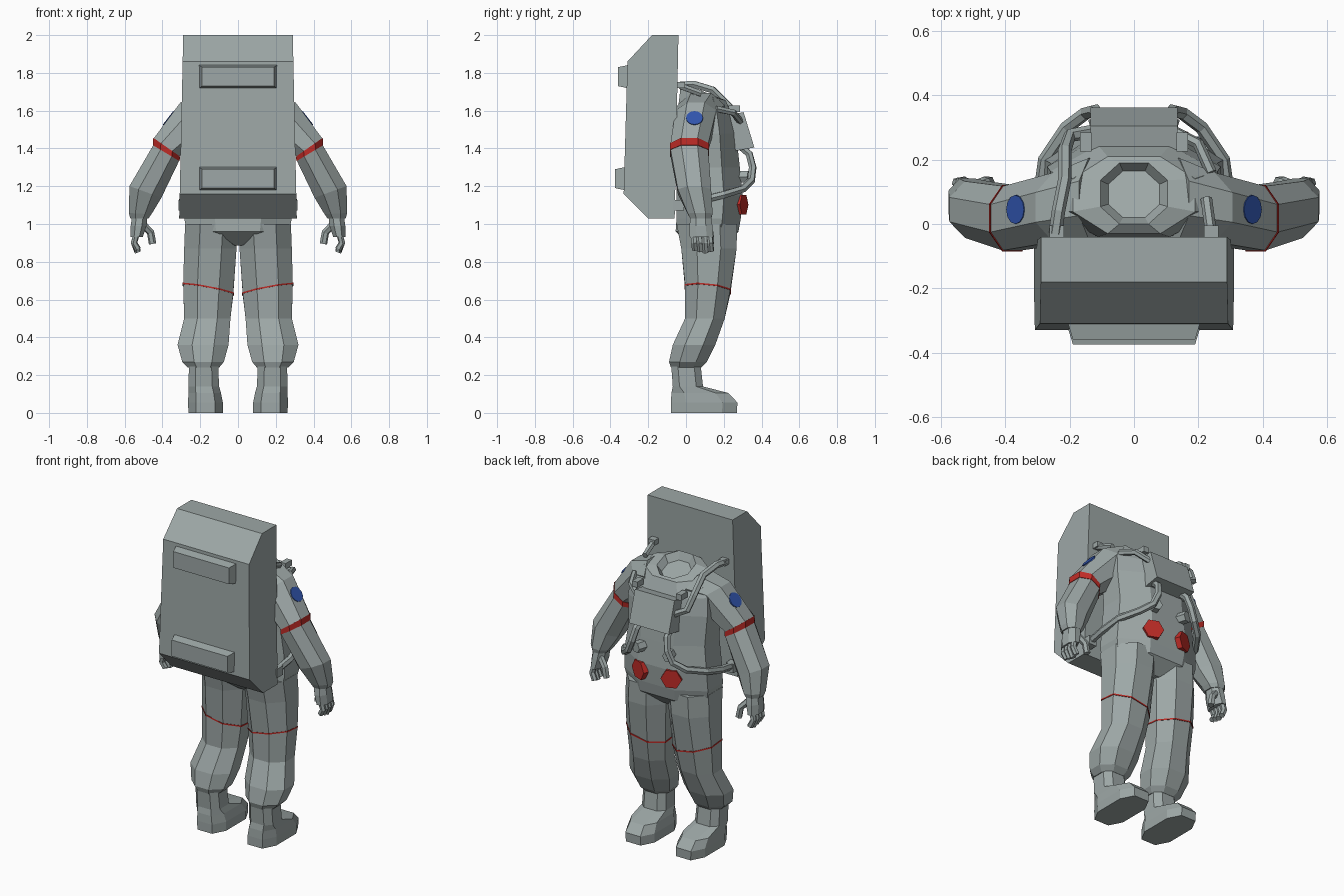
import bpy, bmesh
from math import radians, cos, sin
from mathutils import Vector, Matrix

cube = bpy.data.objects.get("Cube")
if cube:
    bpy.data.objects.remove(cube, do_unlink=True)


def material(name, rgb):
    m = bpy.data.materials.new(name)
    m.use_nodes = True
    m.diffuse_color = (*rgb, 1)
    bsdf = next(n for n in m.node_tree.nodes if n.type == 'BSDF_PRINCIPLED')
    bsdf.inputs["Base Color"].default_value = (*rgb, 1)
    bsdf.inputs["Roughness"].default_value = 0.8
    return m


GREY = material("suit_grey", (0.34, 0.39, 0.385))
RED = material("stripe_red", (0.52, 0.025, 0.02))
BLUE = material("patch_blue", (0.03, 0.09, 0.42))
SIDES = (("left", 1), ("right", -1))


def add_mesh(name, bm, mat):
    bmesh.ops.recalc_face_normals(bm, faces=bm.faces)
    me = bpy.data.meshes.new(name)
    bm.to_mesh(me)
    bm.free()
    me.materials.append(mat)
    ob = bpy.data.objects.new(name, me)
    bpy.context.collection.objects.link(ob)
    return ob


def ring(centre, u, v, c):
    """Octagon spanned by half axes u and v; c sets how square it is."""
    shape = [(1, -c), (1, c), (c, 1), (-c, 1), (-1, c), (-1, -c), (-c, -1), (c, -1)]
    return [Vector(centre) + Vector(u) * a + Vector(v) * b for a, b in shape]


def level(s, z, x0, x1, y0, y1, sx=0, sy=0, c=0.43):
    """Horizontal ring from its extents, with optional slopes."""
    hx, hy = (x1 - x0) / 2, (y1 - y0) / 2
    return ring((s * (x0 + x1) / 2, (y0 + y1) / 2, z), (s * hx, 0, sx * hx), (0, hy, sy * hy), c)


def loft(name, rings, mat=GREY):
    bm = bmesh.new()
    vs = [[bm.verts.new(p) for p in r] for r in rings]
    n = len(vs[0])
    for a, b in zip(vs, vs[1:]):
        for i in range(n):
            j = (i + 1) % n
            bm.faces.new((a[i], a[j], b[j], b[i]))
    bm.faces.new(vs[0])
    bm.faces.new(vs[-1])
    return add_mesh(name, bm, mat)


def block(name, centre, size):
    x, y, z = centre
    a, b, c = (d / 2 for d in size)
    quad = [(-a, -b), (a, -b), (a, b), (-a, b)]
    return loft(name, [[Vector((x + p, y + q, z + h)) for p, q in quad] for h in (-c, c)])


def tube(name, points, r, s=1):
    cu = bpy.data.curves.new(name, 'CURVE')
    cu.dimensions = '3D'
    cu.bevel_depth = r
    cu.bevel_resolution = 1
    cu.use_fill_caps = True
    sp = cu.splines.new('POLY')
    sp.use_smooth = False
    sp.points.add(len(points) - 1)
    for p, (x, y, z) in zip(sp.points, points):
        p.co = (s * x, y, z, 1)
    cu.materials.append(GREY)
    ob = bpy.data.objects.new(name, cu)
    bpy.context.collection.objects.link(ob)


def disc(name, centre, normal, r, depth, sides, mat):
    bm = bmesh.new()
    bmesh.ops.create_cone(bm, cap_ends=True, segments=sides, radius1=r, radius2=r, depth=depth,
                          matrix=Matrix.Rotation(radians(30), 4, 'Z'))
    ob = add_mesh(name, bm, mat)
    ob.location = centre
    ob.rotation_euler = Vector(normal).to_track_quat('Z', 'Y').to_euler()


# Backpack: side profile swept across, slightly wider at the bottom
profile = [(-0.04, 2.0), (-0.18, 2.0), (-0.31, 1.86), (-0.33, 1.16), (-0.2, 1.03), (-0.06, 1.03)]
loft("backpack", [[Vector((s * (0.29 + 0.022 * (2 - z)), y, z)) for y, z in profile] for s in (-1, 1)])

# Two raised panels on the backpack
for name, z, y in (("upper_panel", 1.78, -0.36), ("lower_panel", 1.24, -0.375)):
    loft(name, [[Vector((p * w, yy, z + q * h)) for p, q in ((-1, -1), (1, -1), (1, 1), (-1, 1))]
                for w, h, yy in ((0.21, 0.064, y + 0.065), (0.19, 0.05, y))])

# Torso tapering to the crotch, with a shallow, forward tilted neck recess
torso = [(0.885, 0.03, 0.03, 0.2, 0), (0.96, 0.27, -0.055, 0.278, 0), (1.03, 0.285, -0.05, 0.29, 0),
         (1.15, 0.28, -0.05, 0.3, 0), (1.3, 0.26, -0.05, 0.285, 0), (1.48, 0.27, -0.04, 0.265, 0),
         (1.6, 0.26, -0.04, 0.245, -0.2), (1.685, 0.19, -0.03, 0.21, -0.25),
         (1.7, 0.105, 0.0, 0.19, -0.4), (1.66, 0.08, 0.02, 0.165, -0.4)]
loft("torso", [level(1, z, -w, w, y0, y1, 0, sy) for z, w, y0, y1, sy in torso])

# Chest control box, leaning forward at the bottom
box_side = [(0.305, 1.592), (0.362, 1.405), (0.25, 1.385), (0.21, 1.575)]
loft("chest_box", [[Vector((x, *p)) for p in box_side] for x in (-0.135, 0.135)])

for side, s in SIDES:
    # Leg and boot
    loft(side + "_leg", [level(s, *r) for r in (
        (1.0, 0.0, 0.28, -0.05, 0.27), (0.87, 0.008, 0.285, -0.025, 0.268),
        (0.655, 0.025, 0.29, -0.005, 0.235, 0.19, -0.1), (0.5, 0.04, 0.285, -0.005, 0.205),
        (0.36, 0.05, 0.32, -0.07, 0.155), (0.27, 0.075, 0.295, -0.09, 0.11),
        (0.24, 0.1, 0.265, -0.08, 0.08))])
    loft(side + "_knee_stripe", [level(s, z, 0.0225, 0.2925, -0.0075, 0.238, 0.19, -0.1)
                                 for z in (0.651, 0.659)], RED)
    loft(side + "_boot", [level(s, *r, 0, 0, 0.55) for r in (
        (0, 0.08, 0.262, -0.08, 0.27), (0.055, 0.08, 0.265, -0.08, 0.272),
        (0.105, 0.09, 0.262, -0.077, 0.225), (0.14, 0.1, 0.262, -0.07, 0.09),
        (0.25, 0.105, 0.26, -0.078, 0.078))])

    # Arm: tilted rings from shoulder to wrist
    def arm_ring(x, y, z, tilt, ru, rv):
        a = radians(tilt)
        return ring((s * x, y, z), (s * ru * cos(a), 0, ru * sin(a)), (0, rv, 0), 0.43)
    loft(side + "_arm", [arm_ring(*r) for r in (
        (0.12, 0.08, 1.58, 66, 0.125, 0.125), (0.21, 0.052, 1.57, 37, 0.12, 0.108),
        (0.378, 0.018, 1.406, 35, 0.083, 0.1), (0.38, 0.018, 1.376, 31, 0.08, 0.1),
        (0.49, 0.045, 1.17, 20, 0.09, 0.088), (0.518, 0.075, 1.055, 3, 0.06, 0.066),
        (0.522, 0.078, 1.03, 0, 0.048, 0.056))])
    # Upright stripe tucked under the upper sleeve
    loft(side + "_arm_stripe", [arm_ring(*r) for r in (
        (0.378, 0.018, 1.407, 35, 0.086, 0.103), (0.38, 0.018, 1.375, 31, 0.083, 0.103))], RED)
    disc(side + "_shoulder_patch", (s * 0.367, 0.045, 1.56), (s * 0.79, 0, 0.61),
         0.045, 0.008, 12, BLUE)

    # Gloved hand
    loft(side + "_palm", [level(s, *r) for r in (
        (1.05, 0.478, 0.56, 0.025, 0.13), (0.99, 0.485, 0.568, 0.018, 0.14),
        (0.93, 0.505, 0.568, 0.02, 0.145))])
    for i in range(4):
        y = 0.04 + 0.028 * i
        tube(f"{side}_finger_{i + 1}", [(0.537, y, 0.95), (0.55, y + 0.004, 0.9),
                                        (0.53, y + 0.008, 0.85 + 0.008 * abs(i - 2))], 0.0175, s)
    tube(side + "_thumb", [(0.505, 0.11, 1.0), (0.463, 0.128, 0.955), (0.452, 0.13, 0.895)], 0.02, s)

    # Waist hose from the chest round to the backpack
    tube(side + "_waist_hose", [
        (0.1, 0.29, 1.41), (0.105, 0.335, 1.37), (0.12, 0.353, 1.3), (0.15, 0.345, 1.23),
        (0.21, 0.3, 1.185), (0.278, 0.2, 1.155), (0.295, 0.08, 1.125), (0.29, -0.06, 1.1)], 0.021, s)
    block(side + "_waist_fitting", (s * 0.29, -0.04, 1.1), (0.05, 0.06, 0.055))
    disc(side + "_hose_connector", (s * 0.1, 0.3, 1.25), (s * 0.3, 1, 0), 0.034, 0.07, 6, GREY)
    # Red valve on the belly
    disc(side + "_valve", (s * 0.108, 0.293, 1.102), (s * 0.4, 1, 0), 0.061, 0.032, 6, RED)
    # Shoulder fittings
    block(side + "_shoulder_fitting", (s * 0.24, -0.025, 1.735), (0.045, 0.04, 0.032))
    block(side + "_chest_lug", (s * 0.15, 0.255, 1.61), (0.035, 0.06, 0.035))

# Hoses over the shoulders differ from side to side
tube("right_shoulder_hose", [(-0.245, -0.03, 1.735), (-0.235, 0.04, 1.74), (-0.215, 0.14, 1.71),
                             (-0.215, 0.23, 1.62), (-0.2, 0.275, 1.54), (-0.12, 0.29, 1.5)], 0.021)
tube("left_shoulder_strap", [(0.24, -0.03, 1.73), (0.225, 0.08, 1.69)], 0.018)
tube("left_chest_hose", [(0.24, 0.16, 1.61), (0.2, 0.25, 1.59), (0.12, 0.29, 1.54)], 0.018)
